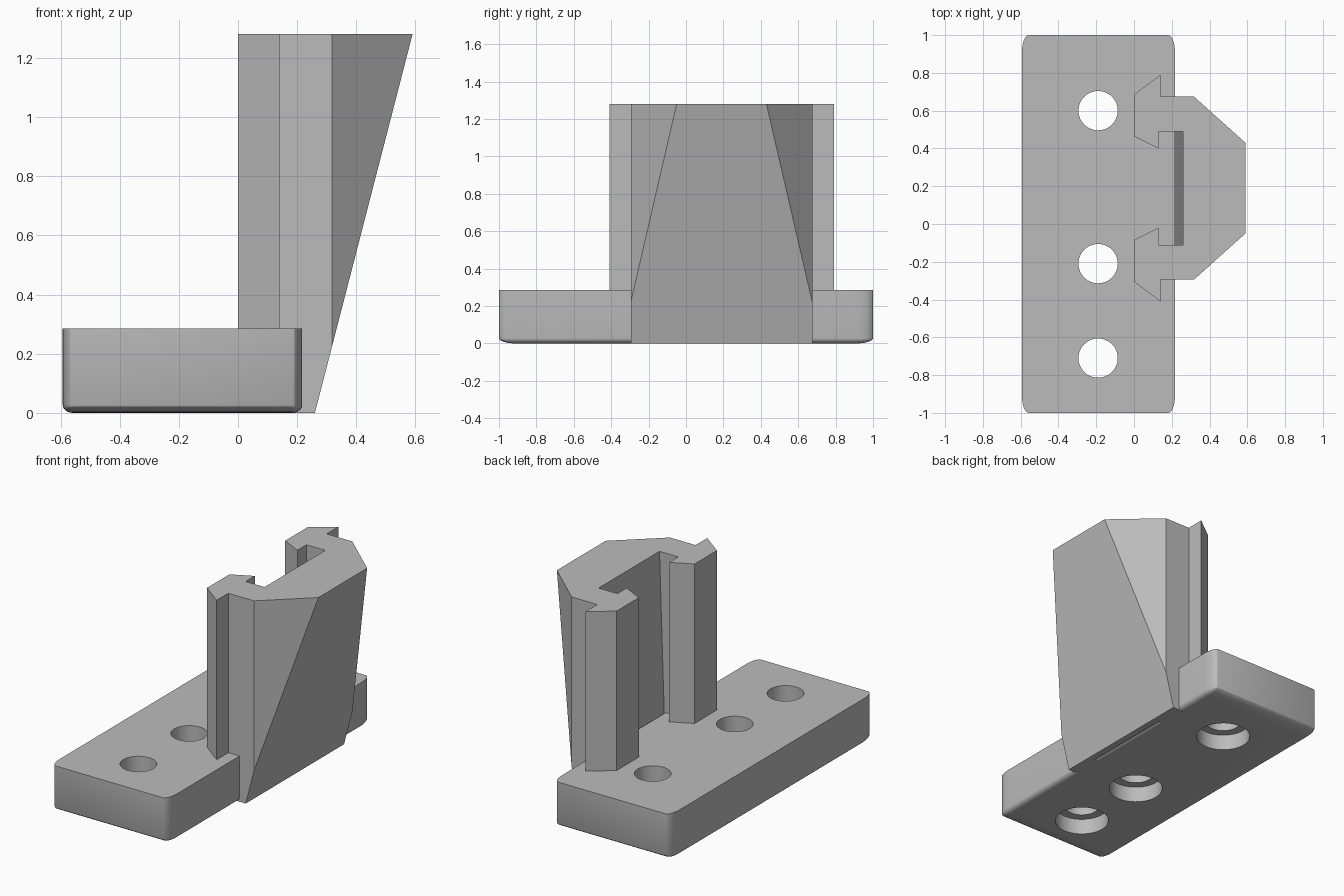
import bpy, bmesh, math
from mathutils import Vector

cube = bpy.data.objects.get("Cube")
if cube:
    bpy.data.objects.remove(cube, do_unlink=True)

grey = bpy.data.materials.new("plain grey")
grey.use_nodes = True
COLOUR = (0.5, 0.5, 0.5, 1)
grey.diffuse_color = COLOUR
grey.node_tree.nodes["Principled BSDF"].inputs["Base Color"].default_value = COLOUR


def make_object(name, bm):
    bmesh.ops.recalc_face_normals(bm, faces=bm.faces)
    mesh = bpy.data.meshes.new(name)
    bm.to_mesh(mesh)
    bm.free()
    mesh.materials.append(grey)
    obj = bpy.data.objects.new(name, mesh)
    bpy.context.collection.objects.link(obj)
    return obj


def boolean(target, tool, operation):
    mod = target.modifiers.new(operation.lower(), 'BOOLEAN')
    mod.operation, mod.object, mod.solver = operation, tool, 'EXACT'
    bpy.context.view_layer.objects.active = target
    bpy.ops.object.modifier_apply(modifier=mod.name)
    bpy.data.objects.remove(tool, do_unlink=True)


def cylinder(name, x, y, radius, z0, z1):
    bm = bmesh.new()
    bmesh.ops.create_cone(bm, cap_ends=True, segments=48, radius1=radius,
                          radius2=radius, depth=z1 - z0)
    bmesh.ops.translate(bm, vec=(x, y, (z0 + z1) / 2), verts=bm.verts)
    obj = make_object(name, bm)
    obj.hide_render = True
    return obj


HEIGHT, BASE_TOP = 1.28, 0.285

# Base block: sides and underside rounded, rounding stretched along y
RADIUS, STRETCH, SQUASH = 0.035, 2.6, 0.8
bm = bmesh.new()
bmesh.ops.create_cube(bm, size=1)
bmesh.ops.scale(bm, vec=(0.81, 2 / STRETCH, BASE_TOP / SQUASH), verts=bm.verts)
edges = [e for e in bm.edges if min(v.co.z for v in e.verts) < 0]
bmesh.ops.bevel(bm, geom=edges, offset=RADIUS, offset_type='OFFSET',
                segments=6, profile=0.5, affect='EDGES')
bmesh.ops.scale(bm, vec=(1, STRETCH, SQUASH), verts=bm.verts)
bmesh.ops.translate(bm, vec=(-0.188, 0, BASE_TOP / 2), verts=bm.verts)
base = make_object("bracket", bm)

# Three screw holes, counterbored from below
for y in (0.6, -0.21, -0.71):
    boolean(base, cylinder("hole_cutter", -0.19, y, 0.104, -0.1, 0.4), 'DIFFERENCE')
    boolean(base, cylinder("counterbore_cutter", -0.19, y, 0.158, -0.1, 0.1), 'DIFFERENCE')

# Post: mirrored half profile with dovetail rails and a slot, extruded upwards
CENTRE_Y = 0.19
half = [(0.26, 0.3), (0.13, 0.3), (0.13, 0.21), (0, 0.275), (0, 0.495),
        (0.14, 0.6), (0.14, 0.485), (0.317, 0.485), (0.59, 0.24)]
outline = half + [(x, -y) for x, y in reversed(half)]
bm = bmesh.new()
bottom = bm.faces.new([bm.verts.new((x, CENTRE_Y + y, 0)) for x, y in outline])
ext = bmesh.ops.extrude_face_region(bm, geom=[bottom], use_keep_orig=True)
top = [g for g in ext["geom"] if isinstance(g, bmesh.types.BMVert)]
bmesh.ops.translate(bm, vec=(0, 0, HEIGHT), verts=top)
# Slot wall leans back towards the base
for v in bm.verts:
    if v.co.z < 0.01 and abs(v.co.x - 0.26) < 0.001:
        v.co.x = 0.218
# Sloped outer face
slope = Vector((HEIGHT, 0, -(0.59 - 0.26)))
bmesh.ops.bisect_plane(bm, geom=bm.verts[:] + bm.edges[:] + bm.faces[:], dist=0.0001,
                       plane_co=(0.26, 0, 0), plane_no=slope.normalized(), clear_outer=True)
bmesh.ops.holes_fill(bm, edges=[e for e in bm.edges if e.is_boundary], sides=0)
post = make_object("post", bm)

# Join into one solid
boolean(base, post, 'UNION')
bpy.ops.object.select_all(action='DESELECT')
base.select_set(True)
bpy.context.view_layer.objects.active = base
bpy.ops.object.shade_smooth_by_angle(angle=math.radians(25))
